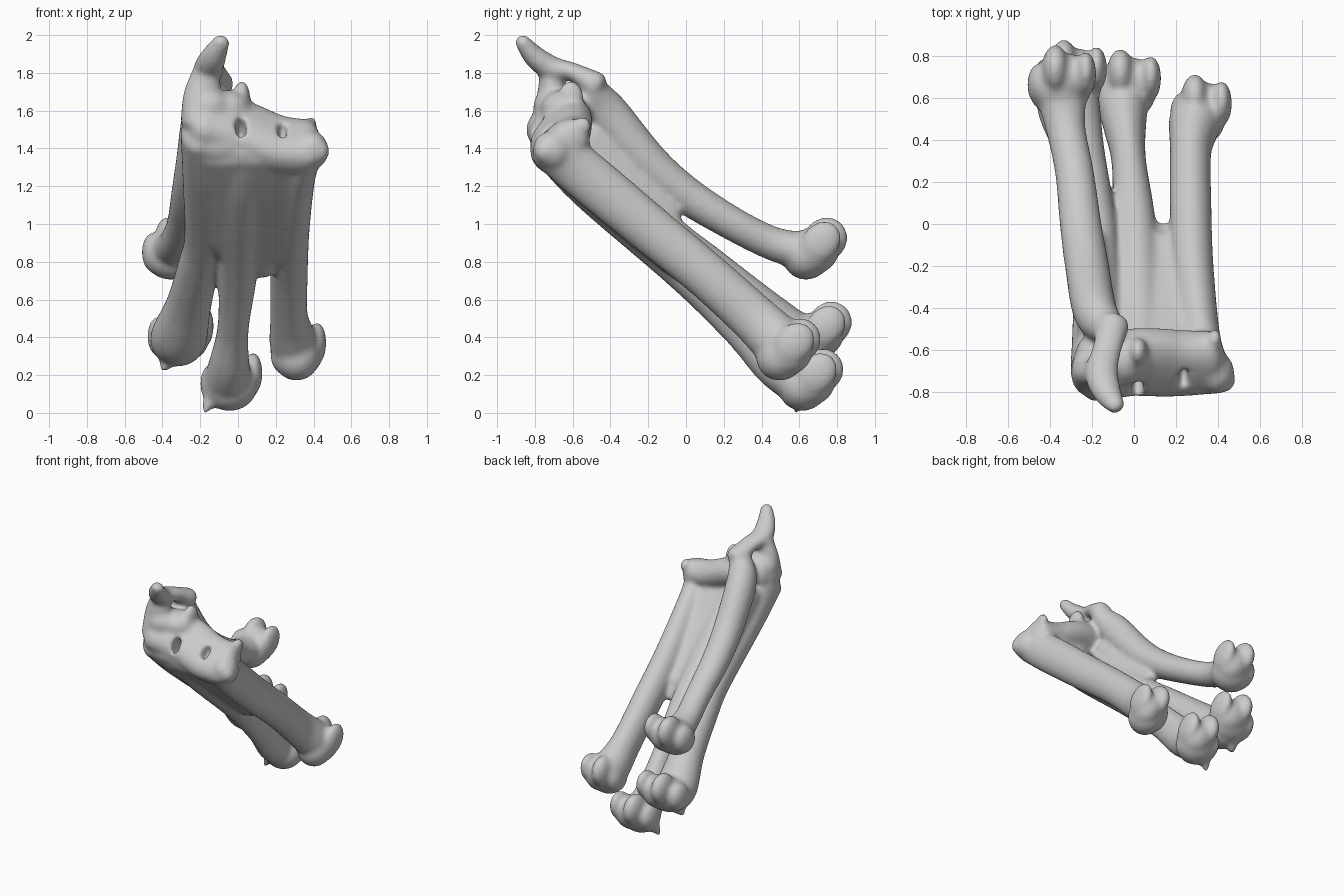
import bpy, bmesh, math
from mathutils import Vector, Matrix

bm = bmesh.new()
N = 24


def spline(p, i, t):
    # Catmull-Rom interpolation of a row of numbers
    a, b, c, d = (p[max(0, min(len(p) - 1, i + k))] for k in (-1, 0, 1, 2))
    return [0.5 * (2 * q + (r - o) * t + (2 * o - 5 * q + 4 * r - s) * t * t
                   + (3 * q - o - 3 * r + s) * t ** 3) for o, q, r, s in zip(a, b, c, d)]


def tube(pts, side=(1, 0, 0), steps=6, power=1.0):
    """Round-ended loft; each point is x, y, z, half width, half thickness."""
    rows = [spline(pts, i, k / steps) for i in range(len(pts) - 1) for k in range(steps)]
    rows.append(list(pts[-1]))
    pos = [Vector(r[:3]) for r in rows]
    tan = [(pos[min(i + 1, len(pos) - 1)] - pos[max(i - 1, 0)]).normalized() for i in range(len(pos))]
    sections = []
    caps = [math.radians(a) for a in (80, 60, 40, 20)]
    for i, r in enumerate(rows):
        sections.append((pos[i], tan[i], r[3], r[4]))
    for end, sign in ((0, -1), (-1, 1)):
        p, t, w, h = sections[end]
        extra = [(p + t * sign * min(w, h) * 0.7 * math.sin(a), t, w * math.cos(a), h * math.cos(a)) for a in caps]
        sections = extra + sections if sign < 0 else sections + extra[::-1]
    rings = []
    for p, t, w, h in sections:
        s = Vector(side)
        s = (s - t * s.dot(t)).normalized()
        n = t.cross(s)
        ring = []
        for k in range(N):
            c, d = math.cos(math.tau * k / N), math.sin(math.tau * k / N)
            c, d = (math.copysign(abs(v) ** power, v) for v in (c, d))
            ring.append(bm.verts.new(p + s * w * c + n * h * d))
        rings.append(ring)
    for a, b in zip(rings, rings[1:]):
        for k in range(N):
            bm.faces.new((a[k], a[(k + 1) % N], b[(k + 1) % N], b[k]))
    bm.faces.new(rings[0][::-1])
    bm.faces.new(rings[-1])


def blob(loc, radii, tilt=0, target=None):
    m = Matrix.Translation(loc) @ Matrix.Rotation(math.radians(tilt), 4, 'X') @ Matrix.Diagonal((*radii, 1))
    bmesh.ops.create_uvsphere(target or bm, u_segments=24, v_segments=14, radius=1, matrix=m)


def head(x, y, z, s=1.0):
    """Joint head: body, keel, outer condyle, low inner shoulder."""
    blob((x - 0.01, y - 0.045, z - 0.03), (0.15 * s, 0.13, 0.14), -40)
    blob((x + 0.03, y + 0.0, z - 0.01), (0.12 * s, 0.12, 0.13), -40)
    blob((x - 0.03, y + 0.05, z + 0.05), (0.065, 0.115, 0.12), -40)
    blob((x + 0.115 * s, y + 0.025, z + 0.035), (0.05, 0.1, 0.12), -40)
    blob((x - 0.105 * s, y - 0.025, z - 0.02), (0.06, 0.1, 0.11), -40)


# right long bone
tube([(.37, -.72, 1.41, .1, .12), (.32, -.56, 1.28, .095, .135), (.28, -.2, .98, .1, .13),
      (.27, .1, .735, .1, .125), (.27, .35, .51, .1, .13), (.29, .48, .385, .125, .14), (.305, .53, .335, .12, .13)])
head(.32, .55, .335, .85)

# middle long bone
tube([(.03, -.7, 1.42, .13, .13), (.02, -.5, 1.2, .13, .13), (0, 0, .755, .105, .12),
      (-.025, .3, .46, .083, .12), (-.045, .48, .27, .105, .135), (-.055, .6, .17, .13, .13)])
head(-.035, .67, .175)
tube([(-.13, .61, .1, .05, .05), (-.165, .59, .03, .03, .03), (-.18, .575, .005, .013, .013)])

# left long bone
tube([(-.205, -.7, 1.48, .1, .15), (-.18, -.5, 1.27, .115, .135), (-.18, -.1, .93, .105, .12),
      (-.21, .1, .775, .11, .12), (-.26, .35, .575, .12, .125), (-.31, .55, .41, .15, .14), (-.32, .64, .37, .14, .13)])
head(-.305, .715, .425, 1.1)
tube([(-.36, .64, .3, .05, .05), (-.388, .61, .245, .03, .03), (-.395, .595, .22, .013, .013)])

# upper rear bone
tube([(-.12, -.5, 1.71, .085, .08), (-.185, -.42, 1.59, .105, .115), (-.225, -.2, 1.325, .105, .11),
      (-.255, 0, 1.155, .1, .1), (-.285, .25, 1.0, .093, .09), (-.325, .45, .9, .095, .09),
      (-.345, .6, .86, .12, .1)])
head(-.345, .69, .87)

# web between the left and upper bones
tube([(-.18, -.52, 1.45, .09, .12), (-.19, -.25, 1.18, .07, .1), (-.195, -.08, 1.03, .06, .07)])

# web that fuses the three front bones
tube([(.08, -.69, 1.4, .31, .13), (.09, -.52, 1.22, .28, .11), (.09, -.22, .94, .25, .085),
      (.1, -.1, .835, .19, .075)], power=0.6)
tube([(.12, -.16, .89, .12, .075), (.13, -.08, .8, .09, .065), (.13, -.035, .75, .06, .045)])

# sloping joint plate at the upper end
tube([(-.2, -.69, 1.54, .17, .12), (0, -.66, 1.51, .18, .11), (.2, -.665, 1.43, .175, .11),
      (.36, -.66, 1.41, .165, .11)], side=(0, .76, .65), power=0.8)
blob((.39, -.71, 1.39), (.09, .1, .105), 40)
blob((.425, -.745, 1.385), (.06, .06, .065))
blob((.385, -.55, 1.52), (.035, .05, .05))
blob((.02, -.61, 1.67), (.045, .07, .09))
blob((-.06, -.65, 1.61), (.13, .12, .1))
blob((-.165, -.69, 1.62), (.135, .12, .11))
blob((-.08, -.72, 1.45), (.22, .1, .13), -20)

# hooked process with its supporting column
tube([(-.1, -.48, 1.735, .08, .075), (-.13, -.6, 1.805, .07, .05), (-.155, -.71, 1.825, .08, .065),
      (-.13, -.8, 1.885, .07, .06), (-.085, -.87, 1.97, .045, .04)])
tube([(-.17, -.71, 1.8, .075, .065), (-.19, -.71, 1.68, .1, .08), (-.22, -.7, 1.54, .085, .125)])

bmesh.ops.recalc_face_normals(bm, faces=bm.faces)


def make(name, b):
    me = bpy.data.meshes.new(name)
    b.to_mesh(me)
    b.free()
    ob = bpy.data.objects.new(name, me)
    bpy.context.collection.objects.link(ob)
    return ob


bones = make("foot_bones", bm)

# pits in the joint plate
pit_bm = bmesh.new()
blob((.015, -.77, 1.5), (.03, .11, .06), -45, pit_bm)
blob((.235, -.75, 1.51), (.026, .1, .06), -45, pit_bm)
pits = make("pit_cutters", pit_bm)
pits.hide_render = True
pits.hide_set(True)

# fuse, carve and soften
rm = bones.modifiers.new("fuse", 'REMESH')
rm.mode = 'VOXEL'
rm.voxel_size = 0.014
cut = bones.modifiers.new("pits", 'BOOLEAN')
cut.operation = 'DIFFERENCE'
cut.object = pits
rm2 = bones.modifiers.new("even", 'REMESH')
rm2.mode = 'VOXEL'
rm2.voxel_size = 0.012
rm2.use_smooth_shade = True
sm = bones.modifiers.new("soften", 'SMOOTH')
sm.factor = 0.5
sm.iterations = 14
